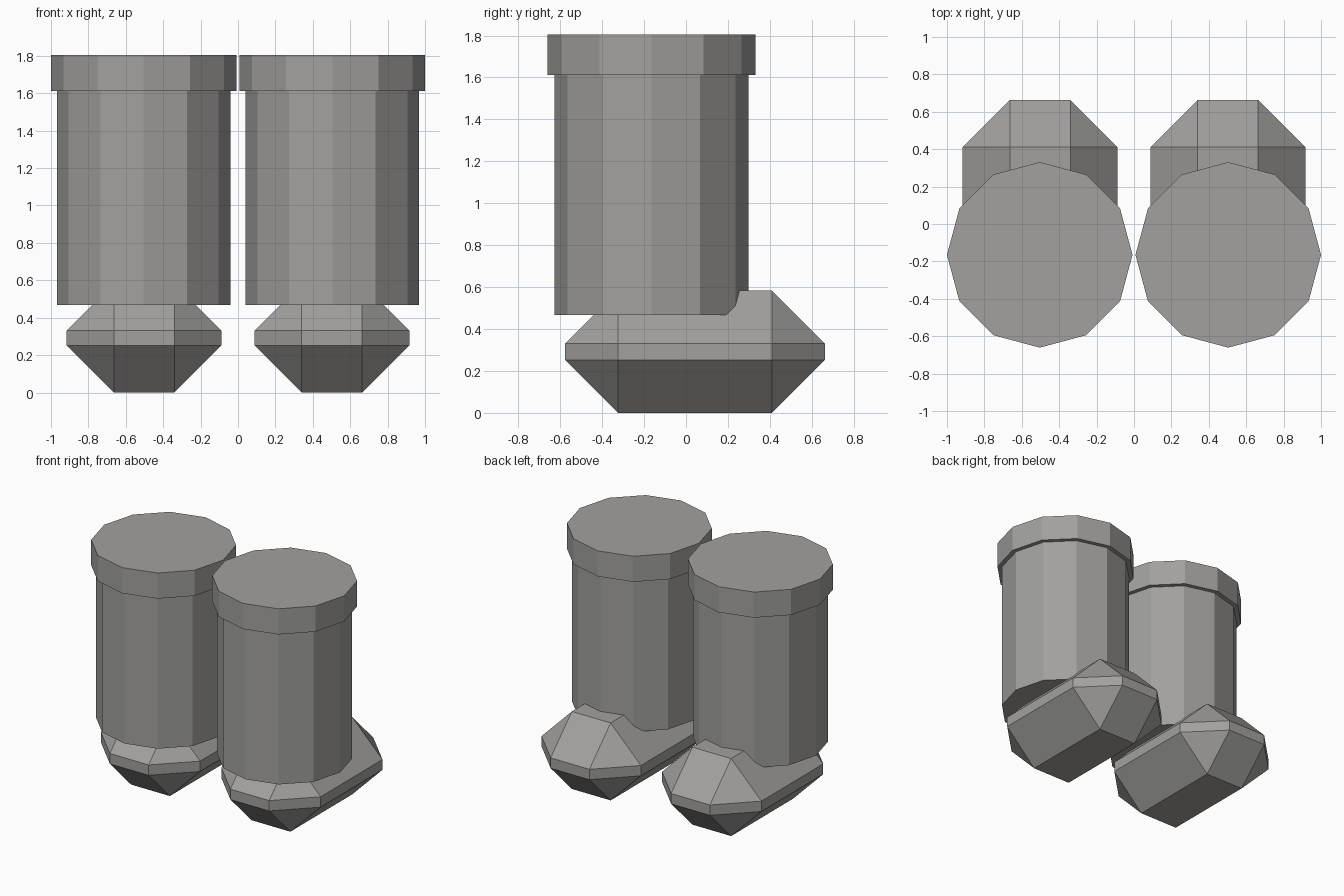
import bpy, bmesh
from mathutils import Matrix

if "Cube" in bpy.data.objects:
    bpy.data.objects.remove(bpy.data.objects["Cube"])

grey = bpy.data.materials.new("warm_grey")
grey.diffuse_color = (0.36, 0.355, 0.345, 1)
grey.use_nodes = True
grey.node_tree.nodes["Principled BSDF"].inputs["Base Color"].default_value = grey.diffuse_color


def finish(bm, name):
    bmesh.ops.recalc_face_normals(bm, faces=bm.faces)
    me = bpy.data.meshes.new(name)
    bm.to_mesh(me)
    bm.free()
    me.materials.append(grey)
    ob = bpy.data.objects.new(name, me)
    bpy.context.collection.objects.link(ob)
    return ob


def drum(name, x, y, r, z0, z1):
    bm = bmesh.new()
    bmesh.ops.create_cone(bm, cap_ends=True, segments=12, radius1=r, radius2=r,
                          depth=z1 - z0,
                          matrix=Matrix.Translation((x, y, (z0 + z1) / 2)))
    return finish(bm, name)


def chamfered_box(name, centre, size, chamfer):
    bm = bmesh.new()
    bmesh.ops.create_cube(bm, size=1, matrix=Matrix.Translation(centre) @ Matrix.Diagonal((*size, 1)))
    bmesh.ops.bevel(bm, geom=bm.edges[:], offset=chamfer, offset_type='OFFSET',
                    segments=1, affect='EDGES', clamp_overlap=False)
    # chamfer legs measure exactly `chamfer` along each box face
    return finish(bm, name)


for side, s in (("left", -1), ("right", 1)):
    x = s * 0.504
    # trouser leg and its top band
    drum(side + "_leg", x, -0.165, 0.463, 0.467, 1.62)
    drum(side + "_top_band", x, -0.165, 0.496, 1.612, 1.805)
    # shoe with the toe towards +y
    chamfered_box(side + "_shoe", (s * 0.502, 0.043, 0.2915), (0.828, 1.24, 0.583), 0.2525)
